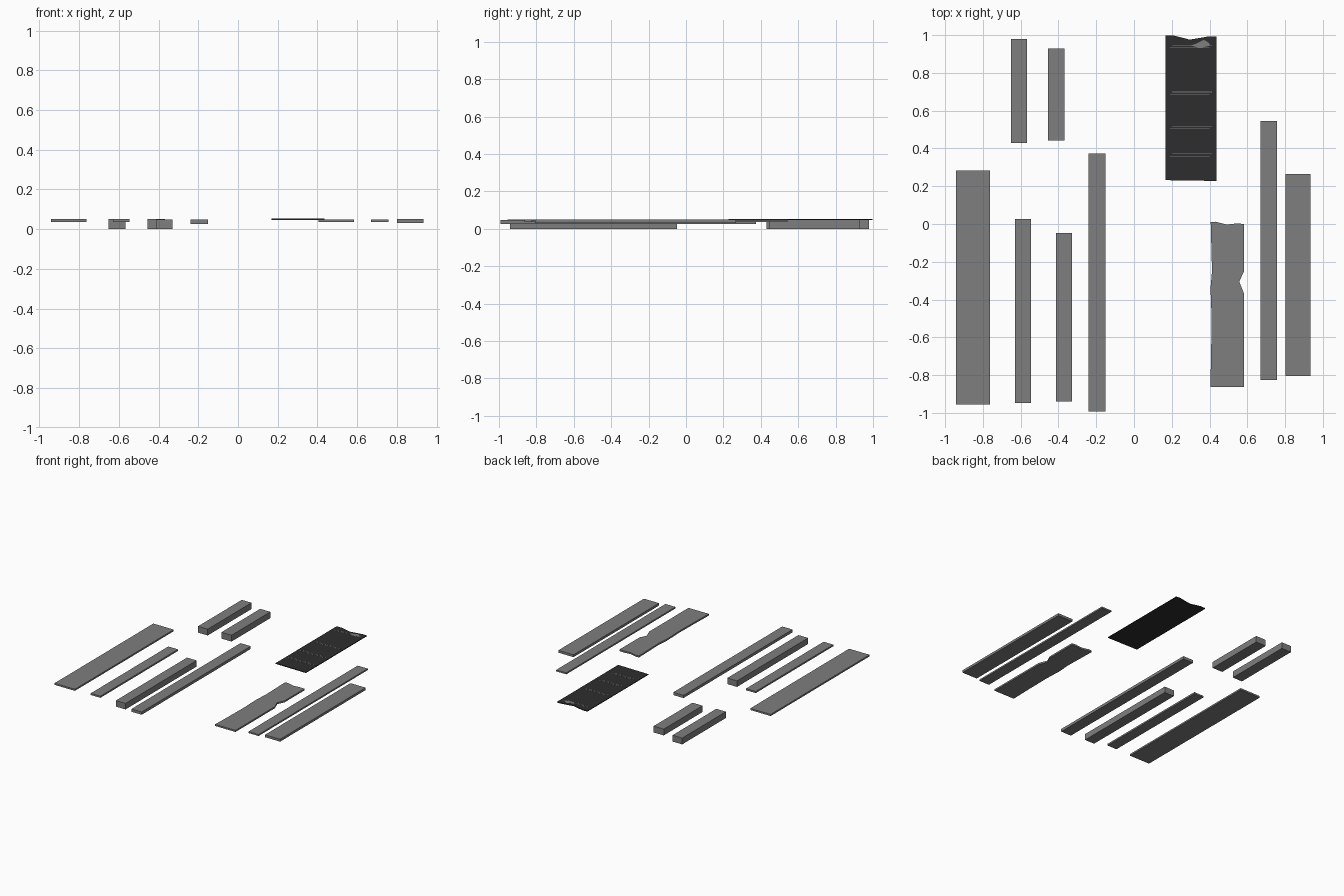
import bpy, bmesh


def material(name, rgb):
    m = bpy.data.materials.new(name)
    m.diffuse_color = (*rgb, 1)
    return m


wood = material("weathered grey wood", (0.21, 0.21, 0.21))
felt = material("dark roofing felt", (0.027, 0.027, 0.027))


def plate(name, outline, z0, z1, mat):
    """Extrude a flat outline from z0 up to z1."""
    bm = bmesh.new()
    face = bm.faces.new([bm.verts.new((x, y, z0)) for x, y in outline])
    ext = bmesh.ops.extrude_face_region(bm, geom=[face])
    for v in ext["geom"]:
        if isinstance(v, bmesh.types.BMVert):
            v.co.z = z1
    bmesh.ops.recalc_face_normals(bm, faces=bm.faces)
    me = bpy.data.meshes.new(name)
    bm.to_mesh(me)
    bm.free()
    me.materials.append(mat)
    ob = bpy.data.objects.new(name, me)
    bpy.context.collection.objects.link(ob)
    return ob


def board(name, x0, x1, y0, y1, z0, z1, mat=wood):
    return plate(name, [(x0, y0), (x1, y0), (x1, y1), (x0, y1)], z0, z1, mat)


# Straight planks and beams
board("wide_plank_left", -0.942, -0.763, -0.955, 0.284, 0.037, 0.05)
board("short_beam_left", -0.652, -0.567, 0.43, 0.979, 0, 0.05)
board("short_beam_right", -0.456, -0.367, 0.443, 0.93, 0, 0.05)
board("narrow_plank_left", -0.63, -0.545, -0.947, 0.026, 0.037, 0.05)
board("long_beam", -0.414, -0.329, -0.94, -0.048, 0, 0.048)
board("long_batten", -0.24, -0.15, -0.993, 0.374, 0.026, 0.048)
board("narrow_plank_right", 0.67, 0.758, -0.825, 0.544, 0.036, 0.048)
board("wide_plank_right", 0.801, 0.934, -0.806, 0.266, 0.031, 0.05)

# Broken plank: notch on the right edge, worn left edge and split top
plate("broken_plank", [
    (0.404, -0.864), (0.583, -0.864), (0.583, -0.37), (0.557, -0.305),
    (0.583, -0.25), (0.583, 0.0), (0.545, 0.003), (0.49, -0.003),
    (0.43, 0.012), (0.406, 0.01), (0.413, -0.25), (0.405, -0.34),
    (0.411, -0.5), (0.408, -0.7)], 0.036, 0.049, wood)

# Felt sheet with torn far edge
plate("felt_sheet", [
    (0.168, 0.232), (0.436, 0.228), (0.436, 0.992), (0.40, 0.994),
    (0.35, 0.985), (0.295, 0.976), (0.25, 0.988), (0.21, 0.998),
    (0.168, 0.997)], 0.047, 0.053, felt)

# Thin worn lines and a worn patch on the sheet
for i, y in enumerate((0.365, 0.512, 0.693, 0.94)):
    for j, (dx, dy) in enumerate(((0, -0.006), (0.012, 0.006))):
        board(f"worn_line_{i}_{j}", 0.19 + dx, 0.40 + dx,
              y + dy - 0.0015, y + dy + 0.0015, 0.053, 0.0535, wood)
plate("worn_patch", [(0.30, 0.945), (0.35, 0.932), (0.405, 0.945),
                     (0.395, 0.96), (0.37, 0.975), (0.335, 0.957)],
      0.053, 0.0537, wood)
